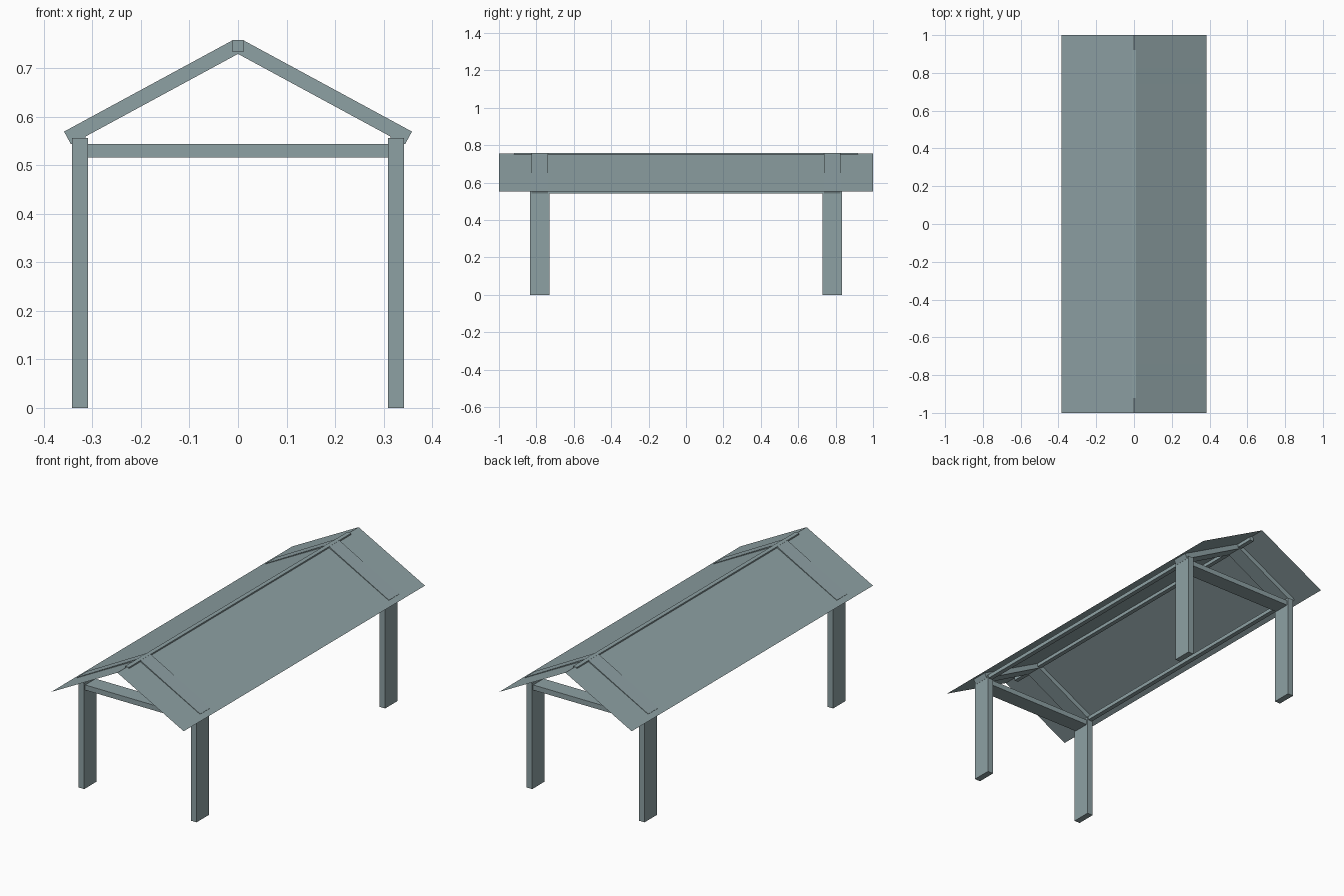
import bpy, bmesh, math
from mathutils import Matrix, Vector

cube = bpy.data.objects.get("Cube")
if cube:
    bpy.data.objects.remove(cube, do_unlink=True)

# One flat grey-teal colour for everything
colour = (0.27, 0.355, 0.37, 1)
mat = bpy.data.materials.new("grey_teal")
mat.use_nodes = True
mat.diffuse_color = colour
mat.node_tree.nodes["Principled BSDF"].inputs["Base Color"].default_value = colour


def add_object(name, bm):
    mesh = bpy.data.meshes.new(name)
    bm.to_mesh(mesh)
    bm.free()
    mesh.materials.append(mat)
    obj = bpy.data.objects.new(name, mesh)
    bpy.context.collection.objects.link(obj)
    return obj


def box(name, centre, size, tilt=0):
    bm = bmesh.new()
    place = (Matrix.Translation(centre) @ Matrix.Rotation(tilt, 4, 'Y')
             @ Matrix.Diagonal((*size, 1)))
    bmesh.ops.create_cube(bm, size=1, matrix=place)
    return add_object(name, bm)


FRAME_Y = 0.782      # distance of each end frame from the middle
POST_X = 0.326
BEAM_DEPTH = 0.086

# Rafter geometry from its upper edge, cut square at both ends
top, eave, thick = Vector((0.0105, 0.758)), Vector((0.3585, 0.5695)), 0.03
run = eave - top
pitch = math.atan2(-run.y, run.x)
inward = Vector((-math.sin(pitch), -math.cos(pitch)))
middle = (top + eave) / 2 + inward * thick / 2

# End frames: posts, tie beams and rafters
for end, y in (("front", -FRAME_Y), ("back", FRAME_Y)):
    box(f"{end}_tie_beam", (0, y, 0.53), (2 * POST_X - 0.032, BEAM_DEPTH, 0.027))
    for side, s in (("left", 1), ("right", -1)):
        box(f"{end}_{side}_post", (s * POST_X, y, 0.278), (0.033, 0.102, 0.556))
        box(f"{end}_{side}_rafter", (s * middle.x, y, middle.y),
            (run.length, BEAM_DEPTH, thick), s * pitch)

# Long beams: eave plates and ridge
for side, s in (("left", 1), ("right", -1)):
    box(f"{side}_eave_plate", (s * POST_X, 0, 0.552), (0.024, 1.65, 0.02))
box("ridge_beam", (0, 0, 0.7455), (0.023, 1.84, 0.025))

# Thin roof sheet, folded along the ridge
bm = bmesh.new()
rows = [[bm.verts.new((x, y, z)) for x, z in ((-0.385, 0.553), (0, 0.757), (0.385, 0.553))]
        for y in (-1, 1)]
for i in range(2):
    bm.faces.new((rows[0][i], rows[0][i + 1], rows[1][i + 1], rows[1][i]))
add_object("roof_sheet", bm)
